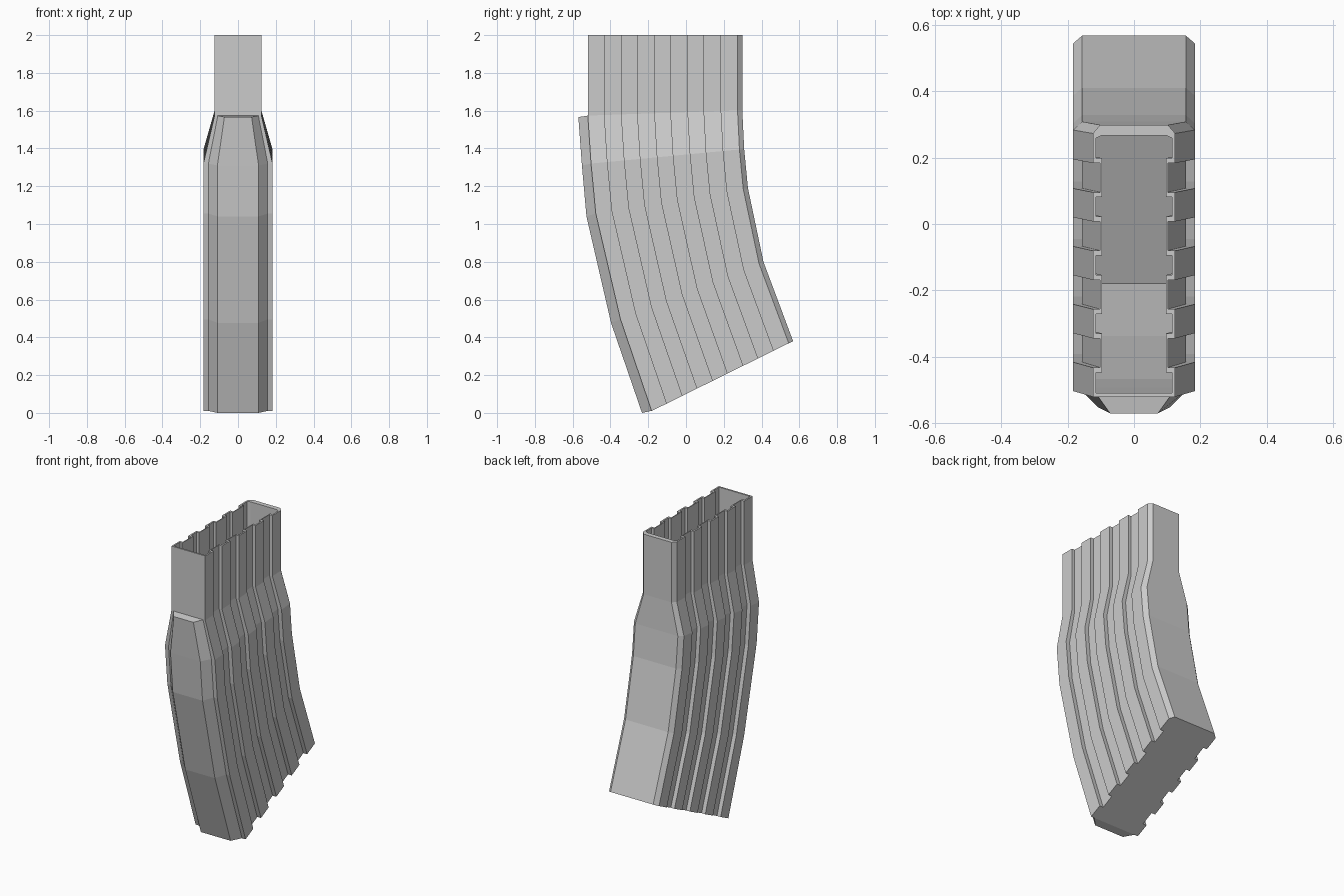
import bpy, bmesh

if "Cube" in bpy.data.objects:
    bpy.data.objects.remove(bpy.data.objects["Cube"])

# Side-view sections, bottom to top: front (y, z), back (y, z), rib half width, groove half width
SECTIONS = [
    ((-0.182, 0.010), (0.567, 0.380), 0.183, 0.156),
    ((-0.347, 0.495), (0.410, 0.800), 0.183, 0.156),
    ((-0.478, 1.056), (0.328, 1.190), 0.183, 0.156),
    ((-0.503, 1.320), (0.308, 1.397), 0.183, 0.156),
    ((-0.520, 1.574), (0.298, 1.602), 0.124, 0.102),
    ((-0.520, 2.000), (0.298, 2.000), 0.124, 0.102),
]


def lerp(a, b, t):
    return tuple(p + (q - p) * t for p, q in zip(a, b))


def loft(name, loops):
    """Skin a series of equal-length closed loops and cap both ends."""
    bm = bmesh.new()
    rings = [[bm.verts.new(co) for co in loop] for loop in loops]
    n = len(rings[0])
    for a, b in zip(rings, rings[1:]):
        for i in range(n):
            j = (i + 1) % n
            bm.faces.new((a[i], a[j], b[j], b[i]))
    bm.faces.new(rings[0])
    bm.faces.new(rings[-1])
    bmesh.ops.recalc_face_normals(bm, faces=bm.faces)
    mesh = bpy.data.meshes.new(name)
    bm.to_mesh(mesh)
    bm.free()
    obj = bpy.data.objects.new(name, mesh)
    bpy.context.collection.objects.link(obj)
    return obj


def ribbed_loop(section, inner=False):
    """Mirrored cross-section: five ribs and four grooves on each side."""
    front, back, rib, groove = section
    inset = 0.018 if inner else 0.0
    if inner:
        rib, groove = rib - 0.010, groove - 0.006
    half = [(0.014 if inner else 0.0, rib)]
    for k in range(1, 9):
        t = k * 0.1075
        if k % 2:
            half += [(t - inset, rib), (t - inset, groove)]
        else:
            half += [(t + inset, groove), (t + inset, rib)]
    half += [(0.952, rib), (0.962, groove)] if inner else [(0.969, rib), (1.0, groove)]
    side = [(x, *lerp(front, back, t)) for t, x in half]
    return side + [(-x, y, z) for x, y, z in reversed(side)]


# Hollow curved body: up the outside, over the rim, down the inside to the floor
low, nxt = SECTIONS[0], SECTIONS[1]
floor = (lerp(low[0], nxt[0], 0.05), lerp(low[1], nxt[1], 0.05), low[2], low[3])
inside = [floor] + SECTIONS[1:]
loft("magazine_body",
     [ribbed_loop(s) for s in SECTIONS] + [ribbed_loop(s, True) for s in reversed(inside)])

# Raised front spine: outer edge (y, z), base half width, front half width
SPINE = [
    ((-0.233, 0.000), 0.160, 0.109),
    ((-0.397, 0.477), 0.160, 0.109),
    ((-0.527, 1.040), 0.160, 0.109),
    ((-0.551, 1.310), 0.160, 0.109),
    ((-0.570, 1.566), 0.110, 0.072),
]
loops = []
for (edge, wide, narrow), sec in zip(SPINE, SECTIONS):
    base = lerp(sec[0], sec[1], 0.004)
    loops.append([(wide, *base), (narrow, *edge), (-narrow, *edge), (-wide, *base)])
loft("front_spine", loops)
